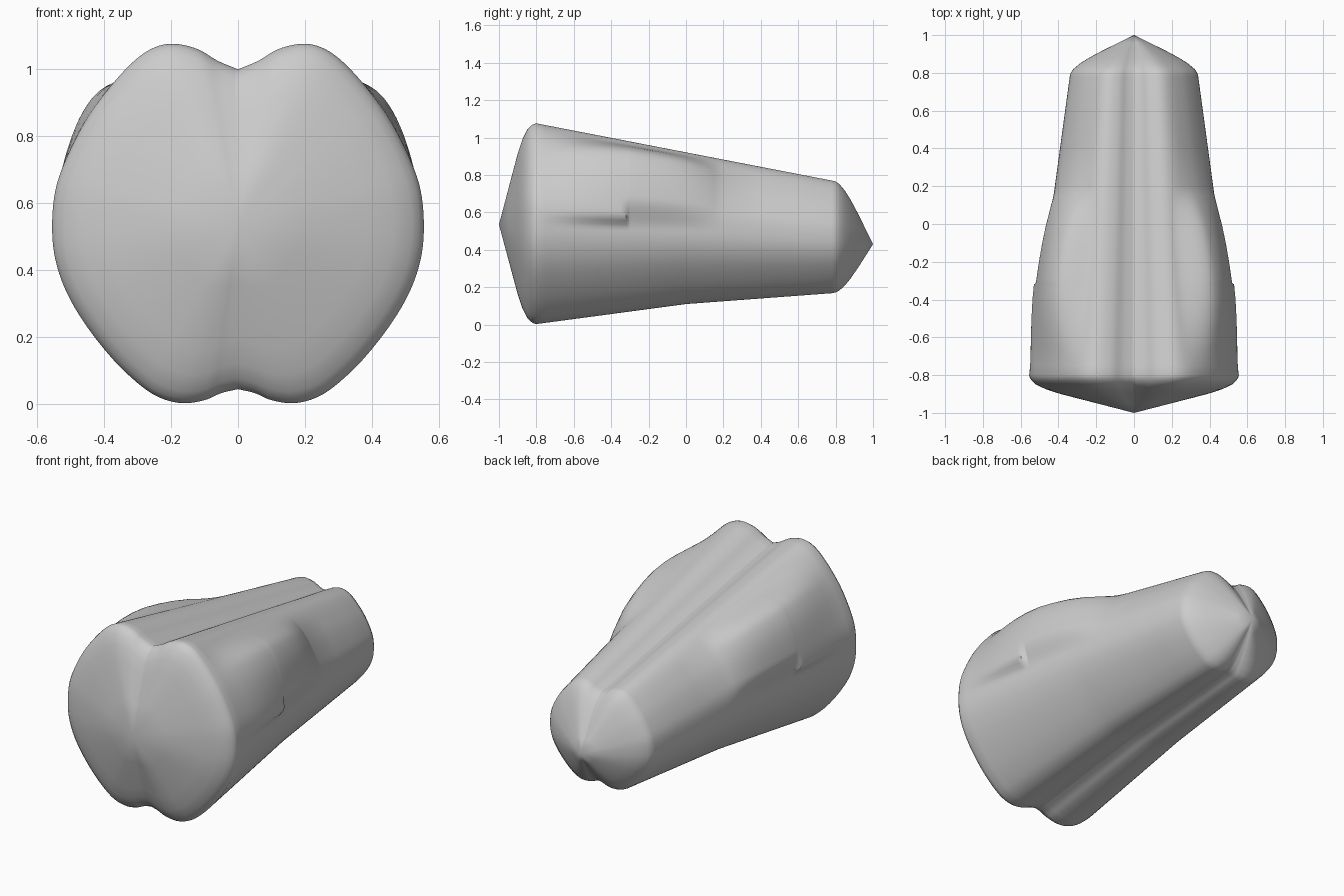
import bpy, bmesh, math
from mathutils import Vector

if "Cube" in bpy.data.objects:
    bpy.data.objects.remove(bpy.data.objects["Cube"])


def interp(table, t):
    """Piecewise-linear lookup."""
    if t <= table[0][0]:
        return table[0][1]
    for (a, va), (b, vb) in zip(table, table[1:]):
        if t <= b:
            return va + (vb - va) * (t - a) / (b - a)
    return table[-1][1]


def smooth(a, b, t):
    t = max(0, min(1, (t - a) / (b - a)))
    return t * t * (3 - 2 * t)


def spline(pts, n):
    """Catmull-Rom resampling of the half profile."""
    p = [Vector(q) for q in pts]
    p = [p[0] * 2 - p[1]] + p + [p[-1] * 2 - p[-2]]
    out = []
    for i in range(1, len(p) - 2):
        a, b, c, d = p[i - 1:i + 3]
        for k in range(n):
            t = k / n
            out.append(0.5 * (2 * b + (c - a) * t + (2 * a - 5 * b + 4 * c - d) * t * t
                              + (3 * b - a - 3 * c + d) * t ** 3))
    return out + [p[-2]]


# Two-lobed half cross-section at the wide front end (x, z)
half = spline([(0, 1.0), (.06, 1.025), (.12, 1.06), (.19, 1.076), (.25, 1.065), (.31, 1.025),
               (.38, .95), (.45, .855), (.51, .74), (.545, .64), (.555, .53), (.545, .43),
               (.51, .33), (.45, .23), (.37, .13), (.29, .055), (.23, .018), (.165, .003),
               (.1, .012), (.05, .033), (0, .045)], 5)
section = half + [Vector((-p.x, p.y)) for p in half[-2:0:-1]]

# Taper of the body and strength of the shoulder swelling along y
WIDTH = [(-.8, 1), (.78, .613)]
TOP = [(-.8, 1.076), (.78, .77)]
BOTTOM = [(-.8, .003), (0, .11), (.78, .168)]
SWELL = [(-.8, 0), (-.7, .22), (-.6, .5), (-.5, .75), (-.4, .93), (-.3, 1.02), (-.2, 1),
         (-.1, .92), (0, .76), (.1, .46), (.2, 0)]


def ring(y):
    lo, hi = interp(BOTTOM, y), interp(TOP, y)
    w = interp(WIDTH, y)
    mid = (lo + hi) / 2
    out = []
    for p in section:
        x, z = p.x * w, lo + (p.y - .003) / 1.073 * (hi - lo)
        ang = math.degrees(math.atan2(z - mid, abs(x)))
        # shoulders start at a low ledge, which steps back behind y = -0.31
        ledge = smooth(-1, 7, ang) if y < -.31 else smooth(-1, 17, ang)
        lift = interp(SWELL, y) * ledge * (1 - smooth(42, 63, ang)) * (.045 + .05 * smooth(5, 42, ang))
        d = Vector((x, z - mid)).normalized() * lift
        out.append(Vector((x + d.x, y, z + d.y)))
    return out


def cap(apex, base, steps):
    """Shrink an end ring towards its pointed tip."""
    rows = []
    for y, s in steps:
        rows.append([Vector((v.x * s, y, apex.z + (v.z - apex.z) * s)) for v in base])
    return rows


front_tip, back_tip = Vector((0, -1, .535)), Vector((0, 1, .43))
ys = sorted([-.8 + .05 * i for i in range(21)] + [-.32, -.305, .4, .6, .78])
body_rows = [ring(y) for y in ys]
rows = cap(front_tip, body_rows[0], [(-.95, .35), (-.9, .7), (-.875, .84), (-.85, .935), (-.83, .975), (-.815, .993)])
rows += body_rows
rows += cap(back_tip, body_rows[-1], [(.8, .985), (.82, .945), (.85, .84), (.88, .70), (.92, .48), (.96, .24)])

# Tapered body with pointed, rounded ends
bm = bmesh.new()
loops = [[bm.verts.new(v) for v in r] for r in rows]
n = len(section)
for a, b in zip(loops, loops[1:]):
    for i in range(n):
        j = (i + 1) % n
        bm.faces.new((a[i], a[j], b[j], b[i]))
for tip, loop in ((front_tip, loops[0]), (back_tip, loops[-1])):
    t = bm.verts.new(tip)
    for i in range(n):
        bm.faces.new((t, loop[i], loop[(i + 1) % n]))
bmesh.ops.recalc_face_normals(bm, faces=bm.faces)
mesh = bpy.data.meshes.new("lobed_body")
bm.to_mesh(mesh)
bm.free()
body = bpy.data.objects.new("lobed_body", mesh)
bpy.context.collection.objects.link(body)
bpy.context.view_layer.objects.active = body
body.select_set(True)
bpy.ops.object.shade_smooth_by_angle(angle=math.radians(50))
